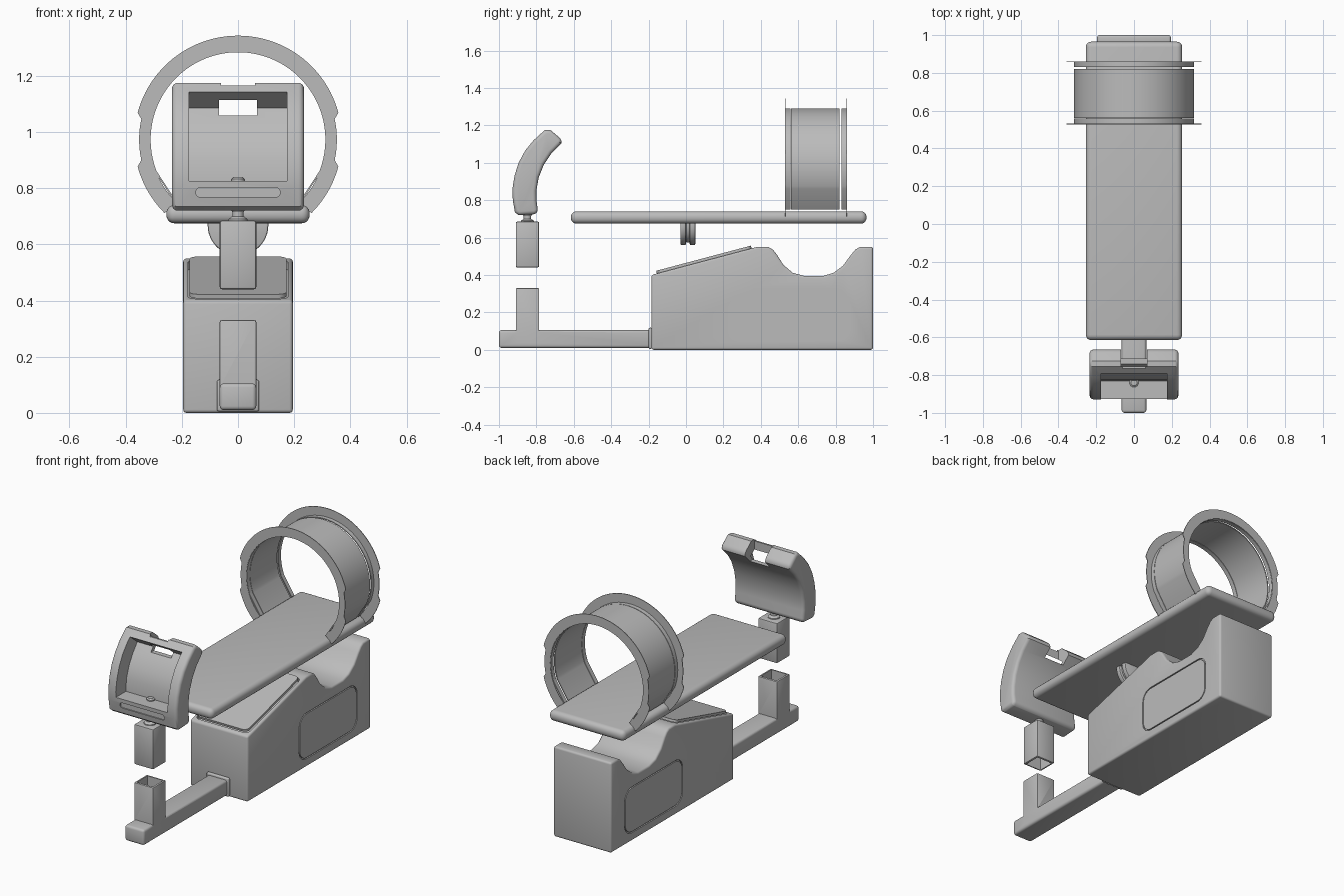
import bpy, bmesh
from math import sin, cos, pi, radians, atan2
from mathutils import Vector, Matrix

if "Cube" in bpy.data.objects:
    bpy.data.objects.remove(bpy.data.objects["Cube"], do_unlink=True)

grey = bpy.data.materials.new("plain_grey")
grey.use_nodes = True
grey.diffuse_color = (0.5, 0.5, 0.5, 1)
grey.node_tree.nodes["Principled BSDF"].inputs["Base Color"].default_value = (0.5, 0.5, 0.5, 1)


def finish(bm, name):
    bmesh.ops.recalc_face_normals(bm, faces=bm.faces)
    mesh = bpy.data.meshes.new(name)
    bm.to_mesh(mesh)
    bm.free()
    mesh.materials.append(grey)
    obj = bpy.data.objects.new(name, mesh)
    bpy.context.collection.objects.link(obj)
    return obj


def prism(name, pts, axis, lo, hi, inner=None):
    """Extrude a 2D outline along an axis; with inner points, an open band."""
    def place(p):
        return (lo, p[0], p[1]) if axis == "x" else (p[0], lo, p[1])
    bm = bmesh.new()
    outer = [bm.verts.new(place(p)) for p in pts]
    if inner:
        inn = [bm.verts.new(place(p)) for p in inner]
        faces = [bm.faces.new((outer[i], outer[i + 1], inn[i + 1], inn[i]))
                 for i in range(len(outer) - 1)]
    else:
        faces = [bm.faces.new(outer)]
    new = bmesh.ops.extrude_face_region(bm, geom=faces, use_keep_orig=True)["geom"]
    shift = Vector((hi - lo, 0, 0)) if axis == "x" else Vector((0, hi - lo, 0))
    bmesh.ops.translate(bm, vec=shift, verts=[v for v in new if isinstance(v, bmesh.types.BMVert)])
    return finish(bm, name)


def box(name, x, y, z):
    return prism(name, [(x[0], z[0]), (x[1], z[0]), (x[1], z[1]), (x[0], z[1])], "y", *y)


def rounded(u0, u1, v0, v1, r, n=8):
    """Rounded rectangle outline."""
    corners = [(u1 - r, v1 - r), (u0 + r, v1 - r), (u0 + r, v0 + r), (u1 - r, v0 + r)]
    return [(cu + r * cos(pi / 2 * (k + i / n)), cv + r * sin(pi / 2 * (k + i / n)))
            for k, (cu, cv) in enumerate(corners) for i in range(n + 1)]


def apply_all(obj):
    dg = bpy.context.evaluated_depsgraph_get()
    mesh = bpy.data.meshes.new_from_object(obj.evaluated_get(dg))
    obj.modifiers.clear()
    obj.data = mesh


def bevel(obj, width, segments=3, angle=35):
    m = obj.modifiers.new("bevel", "BEVEL")
    m.width, m.segments = width, segments
    m.limit_method, m.angle_limit = "ANGLE", radians(angle)
    apply_all(obj)
    return obj


def cut(obj, *cutters):
    for c in cutters:
        c.hide_render = True
        m = obj.modifiers.new("cut", "BOOLEAN")
        m.operation, m.solver, m.object = "DIFFERENCE", "EXACT", c
        apply_all(obj)
        bpy.data.objects.remove(c, do_unlink=True)


def join_with(obj, other):
    m = obj.modifiers.new("join", "BOOLEAN")
    m.operation, m.solver, m.object = "UNION", "EXACT", other
    apply_all(obj)
    bpy.data.objects.remove(other, do_unlink=True)


def lathe(name, profile, centre, n=24):
    """Turn (radius, z) points about a vertical axis."""
    bm = bmesh.new()
    rings = [[bm.verts.new((centre[0] + r * cos(2 * pi * i / n), centre[1] + r * sin(2 * pi * i / n), z))
              for i in range(n)] for r, z in profile]
    for a, b in zip(rings, rings[1:]):
        for i in range(n):
            bm.faces.new((a[i], a[(i + 1) % n], b[(i + 1) % n], b[i]))
    bm.faces.new(rings[0])
    bm.faces.new(rings[-1])
    return finish(bm, name)


# Base body with sloped front and a cradle across the top
body = prism("base_body", [
    (-0.185, 0), (1, 0), (1, 0.55), (0.93, 0.55), (0.905, 0.535), (0.88, 0.505), (0.84, 0.45),
    (0.79, 0.412), (0.735, 0.395), (0.63, 0.395), (0.57, 0.412), (0.52, 0.455), (0.485, 0.51),
    (0.465, 0.535), (0.44, 0.55), (0.38, 0.55), (-0.185, 0.4)], "x", -0.195, 0.195)
bevel(body, 0.012)

# Side panels sit in shallow recesses
for side, label in ((1, "left"), (-1, "right")):
    lo, hi = sorted((side * 0.187, side * 0.21))
    cut(body, prism("recess", rounded(0.31, 0.87, 0.05, 0.33, 0.07), "x", lo, hi))
    lo, hi = sorted((side * 0.18, side * 0.195))
    prism(label + "_side_panel", rounded(0.317, 0.863, 0.057, 0.323, 0.064), "x", lo, hi)

# Sloped top panel in its recess
slope = atan2(0.15, 0.565)
for name, grow, low, high in (("recess", 0.006, -0.008, 0.03), ("sloped_panel", 0, -0.015, 0)):
    pts = rounded(-0.172 - grow, 0.172 + grow, -0.262 - grow, 0.262 + grow, 0.03)
    part = prism(name, pts, "y", -high, -low)
    part.data.transform(Matrix.Translation((0, 0.0975, 0.475)) @ Matrix.Rotation(slope - pi / 2, 4, "X")
                        @ Matrix.Scale(-1, 4, (0, 1, 0)))
    part.data.flip_normals()
    if name == "recess":
        cut(body, part)

# Front arm with hollow post
arm = box("base_arm", (-0.065, 0.065), (-1, -0.17), (0.01, 0.105))
bevel(arm, 0.014)
post = bevel(box("post", (-0.065, 0.065), (-0.91, -0.785), (0.03, 0.33)), 0.006, 2)
join_with(arm, post)
cut(arm, box("bore", (-0.053, 0.053), (-0.898, -0.797), (0.1, 0.4)))
collar = box("arm_collar", (-0.075, 0.075), (-0.2, -0.18), (0.005, 0.118))
bevel(collar, 0.008)

# Upper sleeve, open underneath
sleeve = bevel(box("upper_sleeve", (-0.065, 0.065), (-0.91, -0.785), (0.44, 0.685)), 0.008, 2)
cut(sleeve, box("bore", (-0.053, 0.053), (-0.898, -0.797), (0.4, 0.64)))
lathe("neck", [(0.036, 0.675), (0.034, 0.69), (0.02, 0.7), (0.02, 0.715), (0.03, 0.73), (0.03, 0.745)],
      (0, -0.848))

# Curved head
head = prism("curved_head", [
    (-0.915, 0.735), (-0.926, 0.8), (-0.928, 0.86), (-0.917, 0.93), (-0.895, 1), (-0.86, 1.065),
    (-0.815, 1.12), (-0.755, 1.175), (-0.725, 1.175), (-0.665, 1.125), (-0.665, 1.105), (-0.72, 1.05),
    (-0.76, 0.99), (-0.788, 0.92), (-0.8, 0.85), (-0.8, 0.8), (-0.79, 0.735), (-0.81, 0.725),
    (-0.895, 0.72)], "x", -0.235, 0.235)
bevel(head, 0.022, 4, 50)
cut(head,
    prism("pocket", [(-1, 0.825), (-0.83, 0.825), (-0.825, 0.9), (-0.8, 0.97), (-0.765, 1.03),
                     (-0.72, 1.085), (-0.79, 1.142), (-1, 1.142)], "x", -0.175, 0.175),
    box("notch", (-0.068, 0.068), (-0.755, -0.6), (1.058, 1.3)),
    box("top_dip", (-0.06, 0.06), (-0.9, -0.6), (1.165, 1.3)),
    prism("slot", rounded(-0.15, 0.15, 0.768, 0.802, 0.016), "y", -0.96, -0.914))
lathe("pocket_screw", [(0.024, 0.815), (0.024, 0.832), (0.016, 0.838)], (0, -0.84))

# Long board with rounded rim
bevel(box("long_board", (-0.255, 0.255), (-0.615, 0.965), (0.675, 0.74)), 0.029, 5)

# Hinge lug under the board, with a groove round its rim
lug_z = 0.668
for name, y0, y1, r in (("lug_front", -0.03, 0, 0.108), ("lug_core", 0, 0.02, 0.095),
                        ("lug_back", 0.02, 0.05, 0.108)):
    half = [(r * cos(a), lug_z - r * sin(a)) for a in (pi * i / 24 for i in range(25))]
    bevel(prism(name, half + [(-r, 0.69), (r, 0.69)], "y", y0, y1), 0.006, 2)

# Open hoop: thin sleeve strips between two thin flanges
cz = 0.973


def arc(radius, start=-45, end=225, step=3):
    return [(radius(a) * cos(radians(a)), cz + radius(a) * sin(radians(a)))
            for a in range(start, end + 1, step)]


def wall(r):
    """Round wall whose lowest parts run straight."""
    ends = [arc(lambda a: r, b, b)[0] for b in (-45, 225)]
    return ends[:1] + arc(lambda a: r, -21, 201) + ends[1:]


for name, y0, y1 in (("hoop_front_strip", 0.53, 0.558), ("hoop_sleeve", 0.561, 0.82),
                     ("hoop_back_strip", 0.832, 0.858)):
    prism(name, wall(0.317), "y", y0, y1, wall(0.311))


def rim(a):
    """Flange edge, stepped in at both sides."""
    return 0.352 if abs(sin(radians(a))) < 0.235 else 0.37


for name, y in (("hoop_front_flange", 0.528), ("hoop_back_flange", 0.857)):
    prism(name, arc(rim), "y", y, y + 0.004, arc(lambda a: 0.313))

# Smooth curved faces, keep edges sharp
for obj in bpy.context.collection.objects:
    if obj.type == "MESH" and grey.name in obj.data.materials:
        obj.data.shade_smooth()
        obj.data.set_sharp_from_angle(angle=radians(32))
